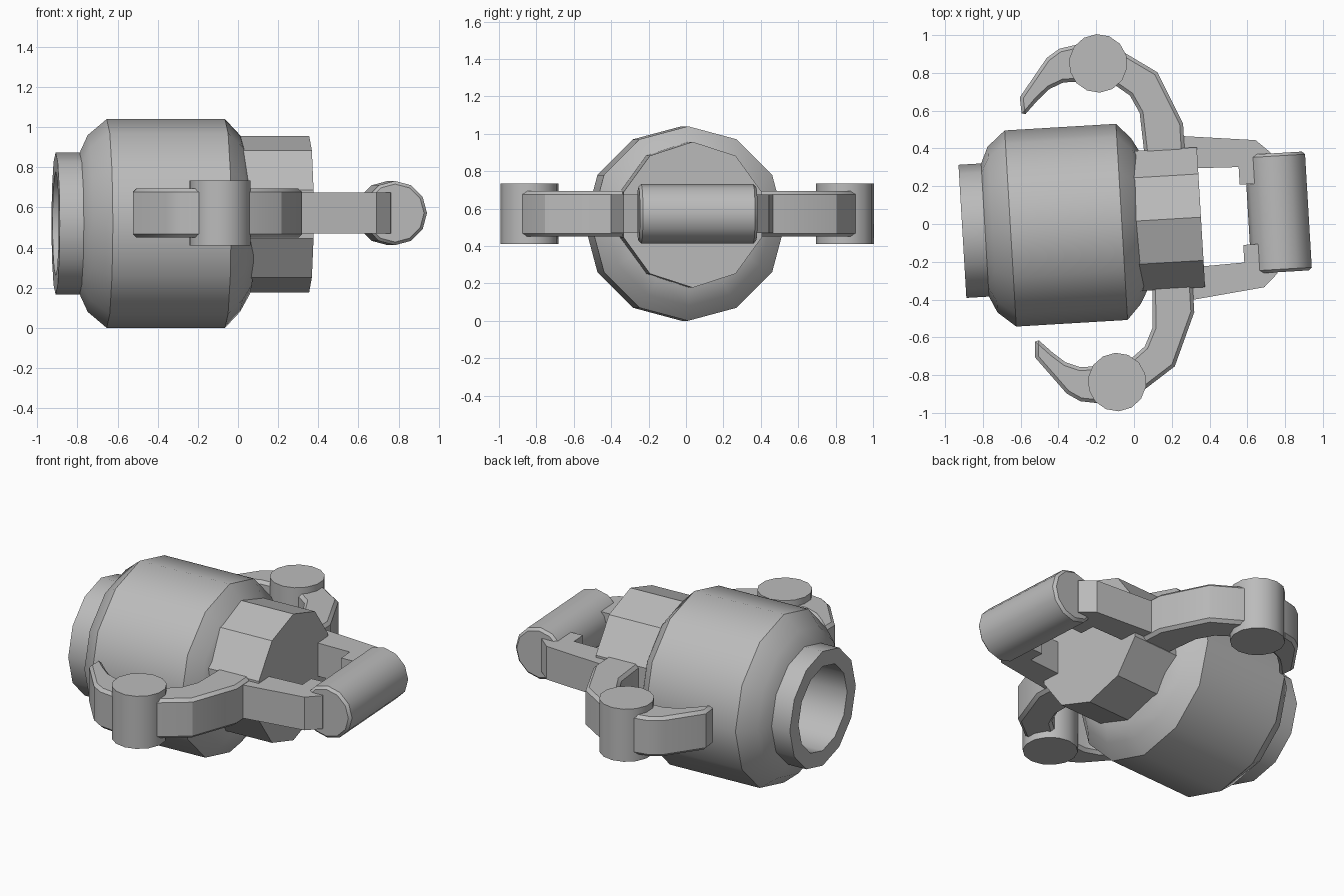
import bpy, bmesh
from math import radians, sin, cos, pi
from mathutils import Matrix

cube = bpy.data.objects.get("Cube")
if cube:
    bpy.data.objects.remove(cube, do_unlink=True)

grey = bpy.data.materials.new("plain grey")
grey.use_nodes = True
tone = (0.5, 0.5, 0.5, 1)
grey.diffuse_color = tone
grey.node_tree.nodes["Principled BSDF"].inputs["Base Color"].default_value = tone

# The whole device is turned slightly about the vertical
PLACE = Matrix.Translation((0, 0.015, 0)) @ Matrix.Rotation(radians(3.4), 4, 'Z')
ARM_Z = 0.572


def finish(name, bm, angle=32):
    bmesh.ops.recalc_face_normals(bm, faces=bm.faces)
    bm.transform(PLACE)
    mesh = bpy.data.meshes.new(name)
    bm.to_mesh(mesh)
    bm.free()
    mesh.materials.append(grey)
    obj = bpy.data.objects.new(name, mesh)
    bpy.context.collection.objects.link(obj)
    bpy.ops.object.select_all(action='DESELECT')
    obj.select_set(True)
    bpy.context.view_layer.objects.active = obj
    bpy.ops.object.shade_smooth_by_angle(angle=radians(angle))
    return obj


def lathe(name, profile, sides, z):
    """Turn (position, radius) pairs about the long axis, capped at both ends."""
    bm = bmesh.new()
    rings = []
    for u, r in profile:
        rings.append([bm.verts.new((u, r * sin(2 * pi * i / sides), z + r * cos(2 * pi * i / sides)))
                      for i in range(sides)])
    for a, b in zip(rings, rings[1:]):
        for i in range(sides):
            j = (i + 1) % sides
            bm.faces.new((a[i], a[j], b[j], b[i]))
    bm.faces.new(rings[0])
    bm.faces.new(rings[-1])
    return finish(name, bm)


def cylinder(name, radius, length, sides, matrix, bevel=0):
    bm = bmesh.new()
    bmesh.ops.create_cone(bm, cap_ends=True, segments=sides, radius1=radius,
                          radius2=radius, depth=length)
    if bevel:
        rim = [e for e in bm.edges if abs(e.verts[0].co.z - e.verts[1].co.z) < 0.001]
        bmesh.ops.bevel(bm, geom=rim, offset=bevel, segments=1, affect='EDGES')
    bm.transform(matrix)
    return finish(name, bm)


def plate(name, outline, height, side, bevel=0):
    """Extrude a flat outline about the arm height, mirrored by side."""
    bm = bmesh.new()
    base = bm.faces.new([bm.verts.new((u, side * v, ARM_Z - height / 2)) for u, v in outline])
    top = bmesh.ops.extrude_face_region(bm, geom=[base], use_keep_orig=True)["geom"]
    for v in top:
        if isinstance(v, bmesh.types.BMVert):
            v.co.z += height
    bmesh.ops.recalc_face_normals(bm, faces=bm.faces)
    if bevel:
        rim = [e for e in bm.edges if abs(e.verts[0].co.z - e.verts[1].co.z) < 0.001]
        bmesh.ops.bevel(bm, geom=rim, offset=bevel, segments=1, affect='EDGES')
    return finish(name, bm)


# Main barrel with an open socket at the back
lathe("barrel", [(-0.5, 0.26), (-0.91, 0.26), (-0.91, 0.353), (-0.79, 0.353), (-0.75, 0.44),
                 (-0.655, 0.52), (-0.065, 0.52), (0.01, 0.44), (0.06, 0.35)], 12, 0.52)
# Front drum, set slightly higher
lathe("front_drum", [(0.0, 0.39), (0.355, 0.39)], 10, 0.567)

# Cross handle
cylinder("handle", 0.16, 0.63, 12,
         Matrix.Translation((0.765, 0, ARM_Z)) @ Matrix.Rotation(pi / 2, 4, 'X'), 0.015)

ARM = [(0.1, 0.25), (0.29, 0.25), (0.29, 0.5), (0.17, 0.78), (0, 0.895), (-0.12, 0.93),
       (-0.12, 0.76), (-0.045, 0.715), (0.018, 0.665), (0.064, 0.57), (0.075, 0.37)]
CLAW = [(-0.12, 0.95), (-0.22, 0.955), (-0.34, 0.935), (-0.41, 0.89), (-0.565, 0.69),
        (-0.56, 0.605), (-0.54, 0.6), (-0.47, 0.67), (-0.405, 0.725), (-0.33, 0.755),
        (-0.22, 0.755), (-0.12, 0.78)]
BRACKET = [(0.2, 0.444), (0.668, 0.39), (0.743, 0.32), (0.76, 0.16), (0.57, 0.16),
           (0.57, 0.253), (0.2, 0.265)]

# Side arms, hinges, claws and handle brackets
for side, word in ((1, "left"), (-1, "right")):
    plate(word + "_arm", ARM, 0.245, side, 0.018)
    plate(word + "_claw", CLAW, 0.245, side, 0.018)
    plate(word + "_bracket", BRACKET, 0.205, side)
    cylinder(word + "_hinge", 0.155, 0.325, 14,
             Matrix.Translation((-0.14, side * 0.845, ARM_Z)))
